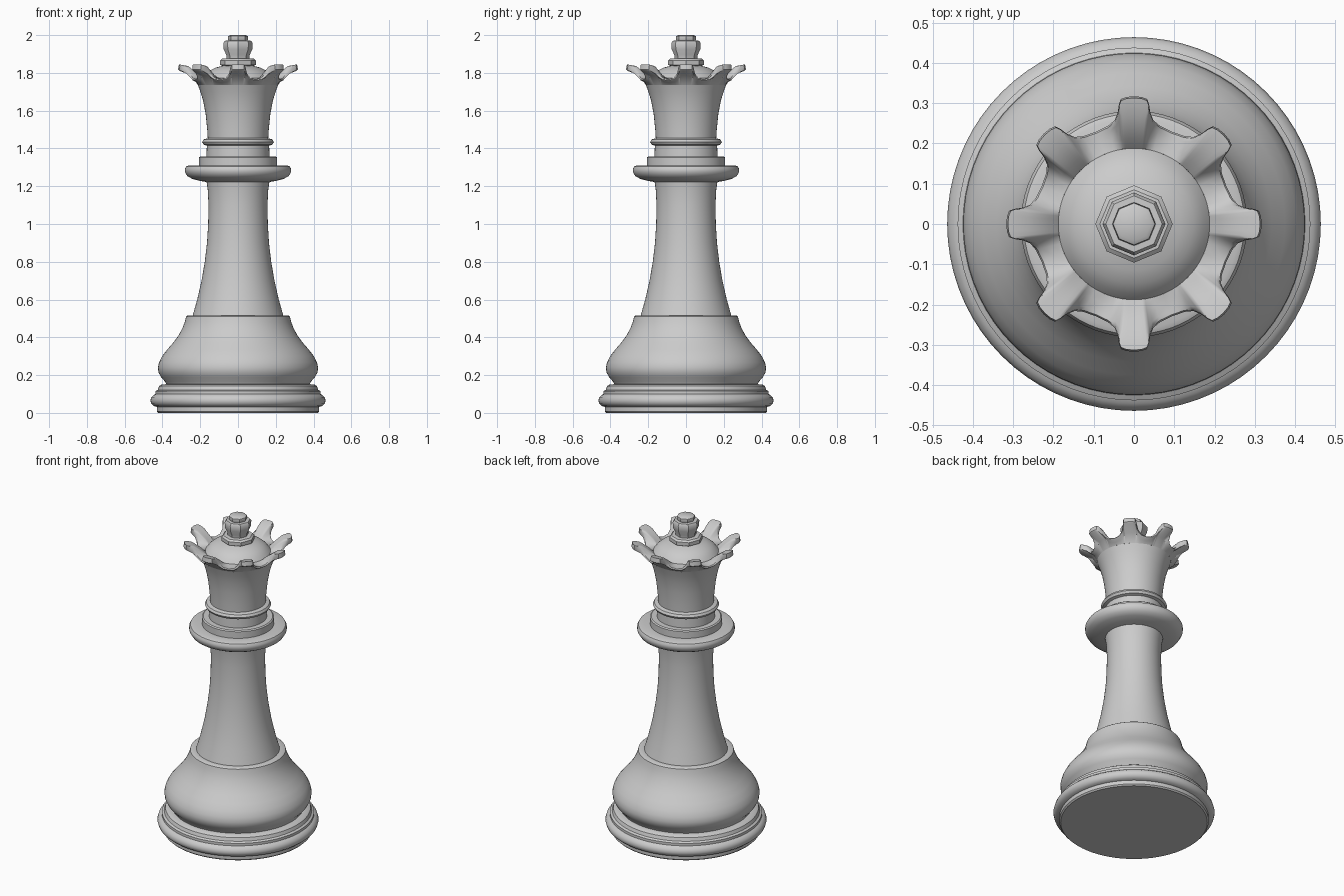
import bpy, bmesh, math


def skin(name, rings):
    """Skin a stack of closed rings (listed bottom to top) into one object."""
    bm = bmesh.new()
    loops = [[bm.verts.new(p) for p in ring] for ring in rings]
    n = len(loops[0])
    for a, b in zip(loops, loops[1:]):
        for j in range(n):
            k = (j + 1) % n
            bm.faces.new((a[j], a[k], b[k], b[j]))
    bmesh.ops.remove_doubles(bm, verts=bm.verts, dist=1e-5)
    mesh = bpy.data.meshes.new(name)
    bm.to_mesh(mesh)
    bm.free()
    obj = bpy.data.objects.new(name, mesh)
    bpy.context.collection.objects.link(obj)
    bpy.ops.object.select_all(action='DESELECT')
    bpy.context.view_layer.objects.active = obj
    obj.select_set(True)
    bpy.ops.object.shade_smooth_by_angle(angle=math.radians(38))
    return obj


def polar(r, a, z):
    return (r * math.cos(a), r * math.sin(a), z)


def lathe(name, profile, sides=72):
    return skin(name, [[polar(r, math.tau * j / sides, z) for j in range(sides)]
                       for r, z in profile])


# Foot: plinth, rounded rim and small step
lathe("foot", [(0, 0), (0.422, 0), (0.43, 0.008), (0.43, 0.032), (0.446, 0.036),
               (0.459, 0.048), (0.464, 0.065), (0.459, 0.083), (0.446, 0.095),
               (0.438, 0.099), (0.438, 0.115), (0.425, 0.122), (0.418, 0.142),
               (0.405, 0.15), (0.38, 0.152)])

# Bell shaped base
lathe("bell", [(0.38, 0.152), (0.386, 0.165), (0.408, 0.19), (0.421, 0.215),
               (0.424, 0.24), (0.418, 0.268), (0.402, 0.3), (0.375, 0.335),
               (0.342, 0.373), (0.315, 0.41), (0.295, 0.447), (0.282, 0.48),
               (0.275, 0.51), (0.268, 0.515), (0.24, 0.515)])

# Tapered stem
lathe("stem", [(0.24, 0.515), (0.216, 0.6), (0.193, 0.7), (0.176, 0.8),
               (0.164, 0.9), (0.158, 1.0), (0.156, 1.1), (0.16, 1.18),
               (0.166, 1.222)])

# Stacked collars
lathe("collar", [(0.166, 1.222), (0.2, 1.228), (0.24, 1.238), (0.268, 1.253),
                 (0.281, 1.275), (0.281, 1.292), (0.274, 1.305), (0.262, 1.31),
                 (0.207, 1.31), (0.207, 1.352), (0.2, 1.358), (0.167, 1.358),
                 (0.165, 1.415), (0.182, 1.42), (0.19, 1.434), (0.182, 1.448),
                 (0.16, 1.454)])

# Flared head
lathe("head", [(0.16, 1.454), (0.163, 1.5), (0.171, 1.58), (0.184, 1.65),
               (0.199, 1.7), (0.212, 1.735)])

# Crown rim with eight prongs; half a sector from prong centre to gap middle:
# (angle, lip radius, underside z, top z)
half = [(0.0, 0.317, 1.812, 1.845), (0.06, 0.316, 1.812, 1.845),
        (0.105, 0.312, 1.812, 1.844), (0.125, 0.300, 1.807, 1.841),
        (0.145, 0.280, 1.795, 1.828), (0.185, 0.262, 1.775, 1.797),
        (0.26, 0.252, 1.760, 1.774), (math.pi / 8, 0.248, 1.755, 1.766)]
sector = [(-a, r, b, t) for a, r, b, t in half[:0:-1]][1:] + half
outline = [(a + i * math.pi / 4, r, b, t) for i in range(8) for a, r, b, t in sector]


def lift(t):
    """0 in the gaps, 1 on the prongs."""
    return (t - 1.766) / 0.079


skin("crown_rim", [
    [polar(0.212, a, 1.735) for a, r, b, t in outline],
    [polar(0.226 + 0.018 * lift(t), a, 1.747 + 0.038 * lift(t)) for a, r, b, t in outline],
    [polar(r - 0.005, a, b) for a, r, b, t in outline],
    [polar(r, a, b + 0.006) for a, r, b, t in outline],
    [polar(r - 0.004, a, t) for a, r, b, t in outline],
    [polar(0.235 + 0.03 * lift(t), a, 1.766 + 0.07 * lift(t)) for a, r, b, t in outline],
    [polar(0.212, a, 1.767 + 0.03 * lift(t)) for a, r, b, t in outline],
    [polar(0.188, a, 1.772) for a, r, b, t in outline]])

# Domed top inside the crown
lathe("dome", [(0.188, 1.772), (0.172, 1.793), (0.148, 1.813), (0.115, 1.829),
               (0.08, 1.838)])

# Faceted finial
lathe("finial", [(0.08, 1.835), (0.096, 1.843), (0.096, 1.865), (0.085, 1.875),
                 (0.06, 1.877), (0.062, 1.895), (0.076, 1.925), (0.078, 1.958),
                 (0.07, 1.97), (0.05, 1.971), (0.054, 1.98), (0.052, 1.994),
                 (0.042, 2.0), (0, 2.0)], sides=8)
